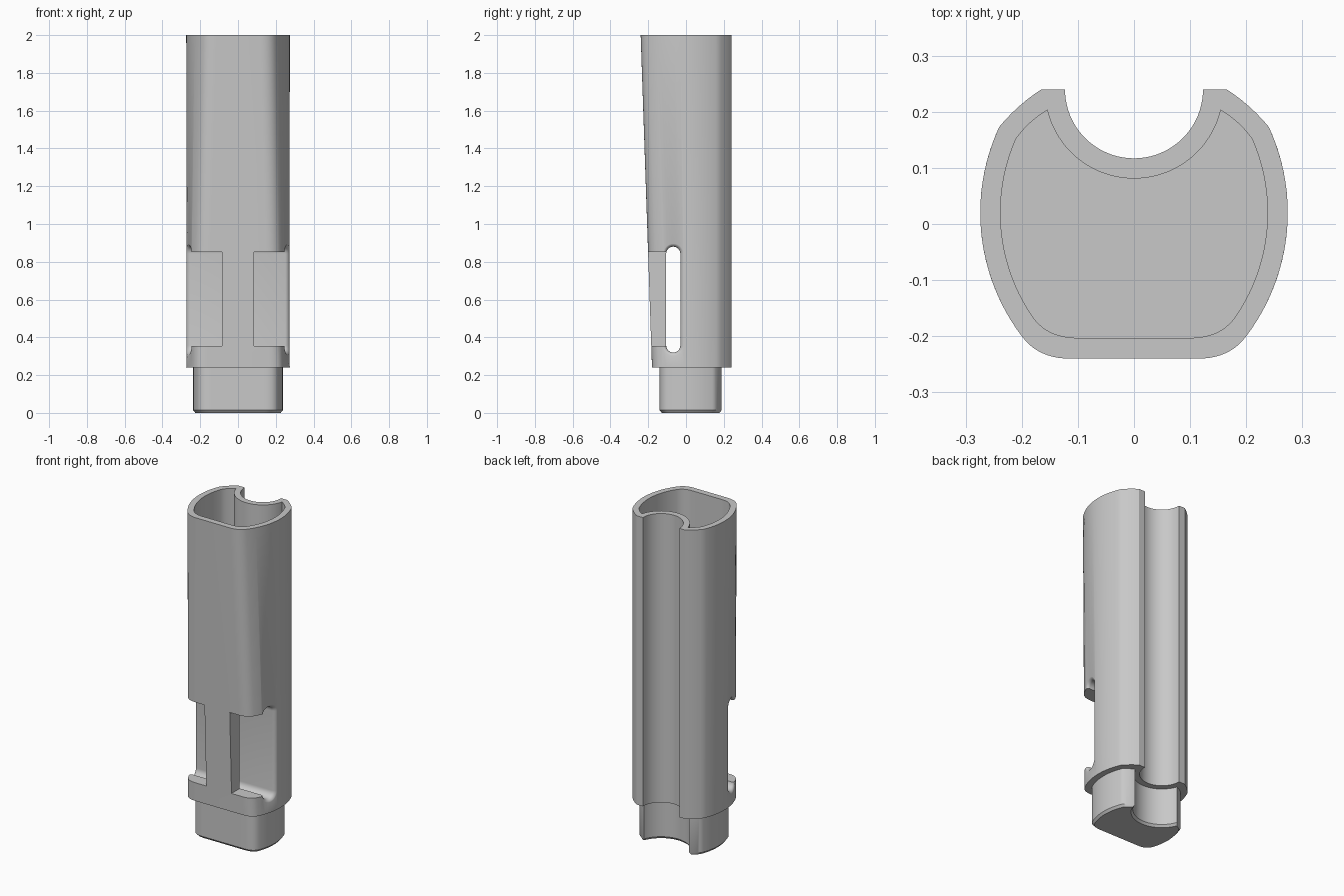
import bpy, bmesh, math

if "Cube" in bpy.data.objects:
    bpy.data.objects.remove(bpy.data.objects["Cube"])

grey = bpy.data.materials.new("light grey")
grey.use_nodes = True
grey.diffuse_color = (0.58, 0.58, 0.58, 1)
grey.node_tree.nodes["Principled BSDF"].inputs["Base Color"].default_value = (0.58, 0.58, 0.58, 1)


def side_x(y, d=0.0):
    """Width of the bowed side wall at depth y, inset by d."""
    return -0.09 + math.sqrt((0.364 - d) ** 2 - (y - 0.02) ** 2)


def bezier(a, b, c, n):
    out = []
    for i in range(n + 1):
        t = i / n
        out.append(tuple((1 - t) ** 2 * p + 2 * t * (1 - t) * q + t * t * r
                         for p, q, r in zip(a, b, c)))
    return out


def profile(d, front, corner_y, tip_y, shoulder_x=None):
    """Closed outline: flat front, bowed sides, chamfered back, round groove."""
    y0 = front + 0.038
    x0 = side_x(y0, d)
    # tangent of the side arc gives the control point of the front corner
    ctrl = x0 - 0.038 * (0.02 - y0) / (x0 + 0.09)
    pts = bezier((ctrl - 0.056, front), (ctrl, front), (x0, y0), 10)
    for i in range(1, 25):
        y = y0 + (corner_y - y0) * i / 24
        pts.append((side_x(y, d), y))
    r = 0.123 + d
    tip = (math.sqrt(r * r - (0.24 - tip_y) ** 2), tip_y)
    end = (shoulder_x, tip_y) if shoulder_x else tip
    a = pts[-1]
    mid = ((a[0] + end[0]) / 2 + 0.005, (a[1] + end[1]) / 2 + 0.006)
    pts += bezier(a, mid, end, 6)[1:]
    if shoulder_x:
        pts.append(tip)
    a0 = math.atan2(tip_y - 0.24, tip[0])
    for i in range(1, 21):
        a = a0 + (-math.pi / 2 - a0) * i / 20
        pts.append((r * math.cos(a), 0.24 + r * math.sin(a)))
    # mirror to the other half, sharing the groove centre point
    return pts[:-1] + [(0.0, pts[-1][1])] + [(-x, y) for x, y in reversed(pts[:-1])]


def loft(name, sections):
    """Capped solid through rings of equal point count."""
    bm = bmesh.new()
    rings = [[bm.verts.new(p) for p in s] for s in sections]
    n = len(rings[0])
    for lo, hi in zip(rings, rings[1:]):
        for i in range(n):
            j = (i + 1) % n
            bm.faces.new((lo[i], lo[j], hi[j], hi[i]))
    bm.faces.new(rings[0][::-1])
    bm.faces.new(rings[-1])
    bmesh.ops.recalc_face_normals(bm, faces=bm.faces)
    me = bpy.data.meshes.new(name)
    bm.to_mesh(me)
    bm.free()
    me.materials.append(grey)
    ob = bpy.data.objects.new(name, me)
    bpy.context.collection.objects.link(ob)
    return ob


def at_z(pts, z):
    return [(x, y, z) for x, y in pts]


def activate(ob):
    bpy.ops.object.select_all(action='DESELECT')
    ob.select_set(True)
    bpy.context.view_layer.objects.active = ob


def cut(ob, cutter):
    cutter.hide_render = True
    mod = ob.modifiers.new("cut", 'BOOLEAN')
    mod.operation = 'DIFFERENCE'
    mod.solver = 'EXACT'
    mod.object = cutter
    activate(ob)
    bpy.ops.object.modifier_apply(modifier=mod.name)
    bpy.data.objects.remove(cutter)


# Main body: the front leans forward towards the top
body = loft("grip_body", [
    at_z(profile(0, -0.18, 0.173, 0.24, 0.165), 0.24),
    at_z(profile(0, -0.24, 0.173, 0.24, 0.165), 2.0)])

# Hollow from the top
inner = profile(0.036, -0.203, 0.152, 0.203)
cut(body, loft("cavity_cutter", [at_z(inner, 1.05), at_z(inner, 2.1)]))

# Front windows either side of the central bar
for s in (-1, 1):
    rect = [(s * 0.085, -0.4), (s * 0.4, -0.4), (s * 0.4, -0.07), (s * 0.085, -0.07)]
    cut(body, loft("window_cutter", [at_z(rect, 0.353), at_z(rect, 0.853)]))


# Round-ended slot through the sides, flared softly at the outer surface
def slot_ring(s, dx, off):
    ring = []
    r = 0.0375 + off
    for zc, start in ((0.8425, 0), (0.3575, math.pi)):
        for i in range(17):
            a = start + math.pi * i / 16
            y = -0.0675 + r * math.cos(a)
            ring.append((s * (side_x(y) + dx), y, zc + r * math.sin(a)))
    return ring


flare = [(0.03, 0.02), (0.001, 0.02), (-0.002, 0.012), (-0.007, 0.006),
         (-0.013, 0.002), (-0.02, 0.0)]
rings = [slot_ring(-1, *f) for f in flare] + [slot_ring(1, *f) for f in reversed(flare)]
cut(body, loft("slot_cutter", rings))

# Solid plug below, with a chamfered foot
plug = loft("base_plug", [
    at_z(profile(0.048, -0.128, 0.143, 0.178), 0.0),
    at_z(profile(0.037, -0.14, 0.15, 0.188), 0.014),
    at_z(profile(0.037, -0.14, 0.15, 0.188), 0.26)])

for ob in (body, plug):
    activate(ob)
    bpy.ops.object.shade_smooth_by_angle(angle=math.radians(30))
